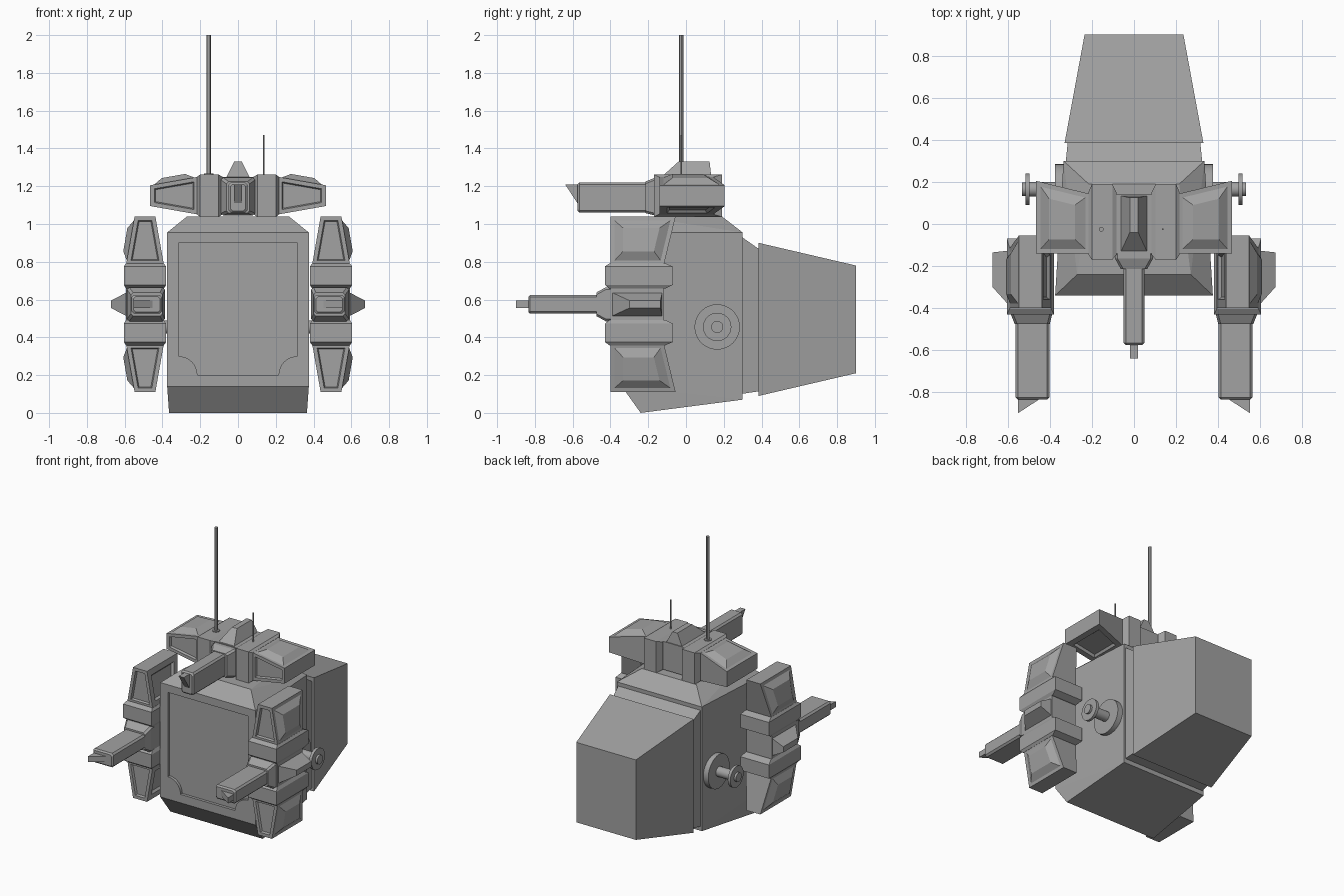
import bpy, bmesh, math
from mathutils import Vector

if "Cube" in bpy.data.objects:
    bpy.data.objects.remove(bpy.data.objects["Cube"])

grey = bpy.data.materials.new("hull grey")
grey.diffuse_color = (0.36, 0.36, 0.36, 1)
grey.use_nodes = True
grey.node_tree.nodes["Principled BSDF"].inputs["Base Color"].default_value = grey.diffuse_color


def finish(name, bm):
    bmesh.ops.recalc_face_normals(bm, faces=bm.faces)
    me = bpy.data.meshes.new(name)
    bm.to_mesh(me)
    bm.free()
    me.materials.append(grey)
    ob = bpy.data.objects.new(name, me)
    bpy.context.collection.objects.link(ob)
    return ob


def loft_bm(rings):
    """Closed solid skinned through rings of equal point count."""
    bm = bmesh.new()
    loops = [[bm.verts.new(p) for p in r] for r in rings]
    n = len(loops[0])
    for a, b in zip(loops, loops[1:]):
        for i in range(n):
            j = (i + 1) % n
            bm.faces.new((a[i], a[j], b[j], b[i]))
    bm.faces.new(loops[0])
    bm.faces.new(loops[-1])
    bmesh.ops.recalc_face_normals(bm, faces=bm.faces)
    return bm


def loft(name, rings):
    return finish(name, loft_bm(rings))


def hull(name, pts):
    bm = bmesh.new()
    for p in pts:
        bm.verts.new(p)
    bmesh.ops.convex_hull(bm, input=bm.verts)
    bmesh.ops.dissolve_limit(bm, angle_limit=0.01, verts=bm.verts, edges=bm.edges)
    return finish(name, bm)


def rod(name, c, r, length, axis, sides=24):
    """Cylinder starting at c, running along x or z."""
    rings = []
    for d in (0, length):
        ring = []
        for i in range(sides):
            t = 2 * math.pi * i / sides
            p, q = r * math.cos(t), r * math.sin(t)
            ring.append((c[0] + d, c[1] + p, c[2] + q) if axis == 'x'
                        else (c[0] + p, c[1] + q, c[2] + d))
        rings.append(ring)
    ob = loft(name, rings)
    bpy.context.view_layer.objects.active = ob
    ob.select_set(True)
    bpy.ops.object.shade_smooth_by_angle()
    ob.select_set(False)


# Main hull with chamfered top and sloping belly
body = hull("body", [(s * x, y, z) for s in (-1, 1) for x, y, z in (
    (0.375, -0.34, 0.955), (0.335, 0.30, 0.955), (0.27, -0.24, 1.04), (0.215, 0.19, 1.04),
    (0.375, -0.34, 0.14), (0.365, -0.24, 0.0), (0.335, 0.30, 0.07))])

# Recessed front hatch with scooped lower corners
outline = [(0.315, 0.9), (-0.315, 0.9)]
for s in (-1, 1):
    arc = [(s * (0.315 - 0.1 * math.sin(t)), 0.2 + 0.1 * math.cos(t))
           for t in [math.pi / 2 * i / 8 for i in range(9)]]
    outline += arc if s < 0 else arc[::-1]
cutter = loft("hatch_cutter", [[(x, y, z) for x, z in outline] for y in (-0.40, -0.32)])
mod = body.modifiers.new("hatch", 'BOOLEAN')
mod.object, mod.operation, mod.solver = cutter, 'DIFFERENCE', 'EXACT'
bpy.context.view_layer.objects.active = body
bpy.ops.object.modifier_apply(modifier="hatch")
bpy.data.objects.remove(cutter)


def rect_y(y, w, z0, z1):
    return [(-w, y, z0), (w, y, z0), (w, y, z1), (-w, y, z1)]


# Neck and tapered rear compartment
loft("neck", [rect_y(0.29, 0.325, 0.10, 0.935), rect_y(0.39, 0.315, 0.115, 0.865)])
loft("rear_compartment", [rect_y(0.385, 0.33, 0.09, 0.90), rect_y(0.90, 0.235, 0.21, 0.78)])


def weapon_unit(name, f):
    """f maps (outward, y, along) to world space."""
    o = f(0, 0, 0)
    out = (f(1, 0, 0) - o).normalized()

    def rect_a(a, w, y0, y1):
        return [f(-w, y0, a), f(w, y0, a), f(w, y1, a), f(-w, y1, a)]

    def octo(y, u0, u1, h, c):
        return [f(u, y, a) for u, a in (
            (u0 + c, -h), (u1 - c, -h), (u1, c - h), (u1, h - c),
            (u1 - c, h), (u0 + c, h), (u0, h - c), (u0, c - h))]

    # Core between the two collars
    loft(name + "_core", [rect_a(a, 0.10, -0.40, -0.12) for a in (-0.11, 0.11)])

    for s, end in ((1, "a"), (-1, "b")):
        # Collar
        loft(f"{name}_collar_{end}", [rect_a(s * a, w, y0, y1) for a, w, y0, y1 in (
            (0.083, 0.10, -0.405, -0.11), (0.103, 0.112, -0.43, -0.07),
            (0.20, 0.112, -0.43, -0.07), (0.217, 0.10, -0.405, -0.11))])
        # Tapered end block: sunk front and inner panels, raised outer panel
        bm = loft_bm([rect_a(s * 0.21, 0.10, -0.40, -0.117),
                      rect_a(s * 0.465, 0.055, -0.40, -0.055)])
        for d, steps in ((Vector((0, -1, 0)), ((0.022, 0), (0.006, -0.015))),
                         (-out, ((0.04, 0), (0.012, -0.015))),
                         (out, ((0.022, 0), (0.045, 0.027)))):
            face = max(bm.faces, key=lambda q: (q.normal.dot(d) > 0.9) * q.calc_area())
            for t, depth in steps:
                bmesh.ops.inset_region(bm, faces=[face], thickness=t, depth=depth,
                                       use_even_offset=True)
        finish(f"{name}_end_block_{end}", bm)

    # Wedge-shaped blister on the outer side
    loft(name + "_blister", [
        [f(u, y0, -h), f(u, y0, h), f(u, y1, h), f(u, y1, -h)]
        for u, y0, y1, h in ((0.09, -0.40, -0.125, 0.066), (0.18, -0.30, -0.135, 0.02))])

    # Gun mount, barrel and slanted muzzle
    loft(name + "_gun_mount", [octo(-0.39, -0.105, 0.095, 0.09, 0.012),
                               octo(-0.425, -0.105, 0.095, 0.09, 0.012),
                               octo(-0.475, -0.092, 0.075, 0.062, 0.012)])
    loft(name + "_gun_barrel", [octo(-0.46, -0.09, 0.07, 0.05, 0.012),
                                octo(-0.825, -0.09, 0.07, 0.05, 0.012),
                                octo(-0.835, -0.08, 0.06, 0.04, 0.01)])
    loft(name + "_muzzle", [[f(u, y, a) for u, y in (
        (-0.07, -0.82), (0.06, -0.82), (0.06, -0.90), (-0.04, -0.835), (-0.07, -0.835))]
        for a in (-0.02, 0.02)])


# The same unit serves as both arms and, lying down, as the turret
for side, s in (("right", 1), ("left", -1)):
    weapon_unit(side + "_arm",
                lambda u, y, a, s=s: Vector((s * (0.4925 + u), y, 0.575 + a)))
    # Side hub with axle, flange and cap
    for part, x, r, l in (("hub", 0.32, 0.12, 0.055), ("axle", 0.36, 0.035, 0.15),
                          ("flange", 0.497, 0.075, 0.02), ("cap", 0.51, 0.032, 0.022)):
        rod(f"{side}_{part}", (s * x, 0.165, 0.455), r, s * l, 'x', 32)
weapon_unit("turret", lambda u, y, a: Vector((a, y + 0.26, 1.15 + u)))

# Antennas
rod("long_antenna_base", (-0.155, -0.025, 1.255), 0.024, 0.013, 'z')
rod("long_antenna", (-0.155, -0.025, 1.25), 0.011, 0.75, 'z', 12)
rod("short_antenna", (0.137, -0.025, 1.25), 0.004, 0.22, 'z', 8)
